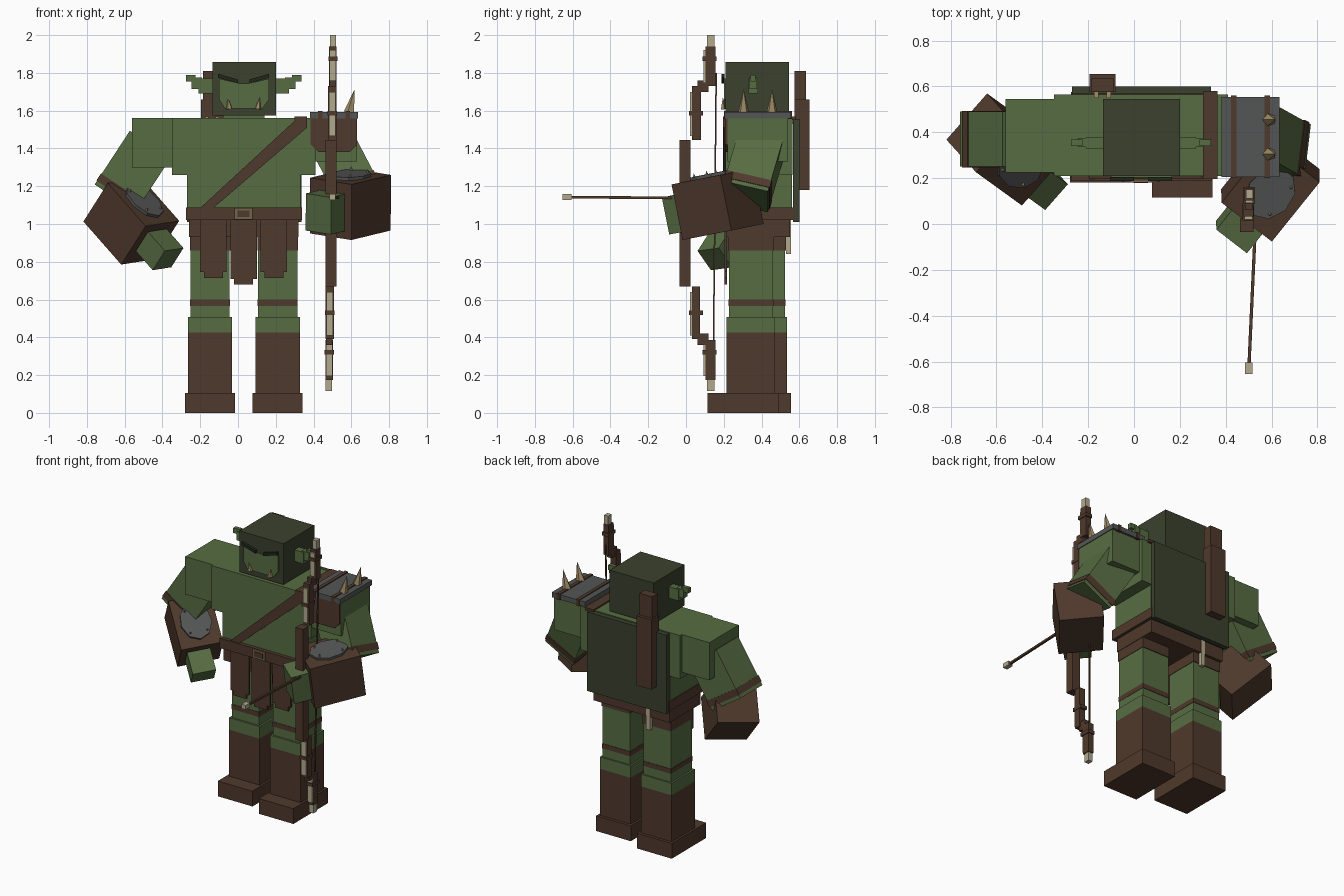
import bpy, bmesh, math
from mathutils import Matrix, Vector

cube = bpy.data.objects.get("Cube")
if cube:
    bpy.data.objects.remove(cube, do_unlink=True)


def material(name, r, g, b):
    m = bpy.data.materials.new(name)
    m.use_nodes = True
    m.diffuse_color = (r, g, b, 1)
    m.node_tree.nodes["Principled BSDF"].inputs["Base Color"].default_value = (r, g, b, 1)
    return m


GREEN = material("skin green", .095, .152, .055)
DARK = material("dark green cloth", .043, .053, .026)
BROWN = material("brown leather", .078, .041, .025)
GREY = material("grey metal", .088, .092, .09)
CREAM = material("cream bone", .45, .40, .27)
TAN = material("tan horn", .36, .27, .14)
BLACK = material("dark brow", .017, .02, .012)
BRASS = material("dull brass", .17, .13, .07)


def finish(name, bm, mat):
    bmesh.ops.recalc_face_normals(bm, faces=bm.faces)
    me = bpy.data.meshes.new(name)
    bm.to_mesh(me)
    bm.free()
    me.materials.append(mat)
    ob = bpy.data.objects.new(name, me)
    bpy.context.collection.objects.link(ob)
    return ob


def frame(center, axis, normal):
    # local x runs along the axis, local z along the normal
    a = Vector(axis).normalized()
    n = Vector(normal)
    c = (n - a * n.dot(a)).normalized()
    m = Matrix((a, c.cross(a), c)).transposed().to_4x4()
    m.translation = Vector(center)
    return m


def fbox(name, m, center, half, mat):
    bm = bmesh.new()
    size = Matrix.Diagonal((half[0], half[1], half[2], 1))
    bmesh.ops.create_cube(bm, size=2, matrix=m @ Matrix.Translation(center) @ size)
    return finish(name, bm, mat)


def box(name, x, y, z, mat):
    lo, hi = Vector((x[0], y[0], z[0])), Vector((x[1], y[1], z[1]))
    return fbox(name, Matrix(), (lo + hi) / 2, (hi - lo) / 2, mat)


def rod(name, p, q, r, mat):
    p, q = Vector(p), Vector(q)
    side = Vector((1, 0, 0)) if abs((q - p).normalized().x) < .9 else Vector((0, 0, 1))
    return fbox(name, frame((p + q) / 2, q - p, side), (0, 0, 0), ((q - p).length / 2, r, r), mat)


def spike(name, base, tip, r, mat):
    base, tip = Vector(base), Vector(tip)
    d = tip - base
    bm = bmesh.new()
    m = Matrix.Translation((base + tip) / 2) @ d.to_track_quat('Z', 'Y').to_matrix().to_4x4()
    bmesh.ops.create_cone(bm, cap_ends=True, segments=5, radius1=r, radius2=0, depth=d.length, matrix=m)
    return finish(name, bm, mat)


def plate(name, points, depth, m, mat):
    # flat outline in local xy, given thickness along local z
    bm = bmesh.new()
    f = bm.faces.new([bm.verts.new((u, v, 0)) for u, v in points])
    up = bmesh.ops.extrude_face_region(bm, geom=[f])["geom"]
    bmesh.ops.translate(bm, vec=(0, 0, depth), verts=[v for v in up if isinstance(v, bmesh.types.BMVert)])
    bm.transform(m)
    return finish(name, bm, mat)


def facing(y):
    # x stays x, local y becomes z, thickness grows towards the front
    return Matrix.Translation((0, y, 0)) @ Matrix.Rotation(math.pi / 2, 4, 'X')


# Head with hood, face, brows, ears and tusks
MID = .03
box("hood", (-.135, .2), (.21, .545), (1.575, 1.857), DARK)
box("neck", (-.08, .14), (.28, .48), (1.53, 1.6), GREEN)
plate("face", [(-.1, 1.77), (-.1, 1.66), (-.07, 1.612), (.13, 1.612), (.165, 1.66), (.165, 1.77),
               (.06, 1.745), (0, 1.745)], .008, facing(.21), GREEN)
for s, side in ((-1, "right"), (1, "left")):
    plate(side + "_brow", [(MID + s * u, v) for u, v in ((.03, 1.745), (.135, 1.775), (.135, 1.795), (.03, 1.765))],
          .018, facing(.205), BLACK)
    spike(side + "_tusk", (MID + s * .075, .2, 1.61), (MID + s * .085, .195, 1.67), .017, TAN)
    for i, (u, v, lo, hi, w) in enumerate(((.16, .24, 1.69, 1.77, .025), (.22, .275, 1.715, 1.775, .02),
                                           (.255, .305, 1.755, 1.79, .014))):
        box(f"{side}_ear_{i}", sorted((MID + s * u, MID + s * v)), (.355 - w, .355 + w), (lo, hi), GREEN)

# Torso, cape and quiver
box("chest", (-.35, .41), (.21, .565), (1.26, 1.56), GREEN)
box("waist", (-.27, .33), (.215, .56), (1.03, 1.27), GREEN)
box("cape", (-.27, .335), (.567, .6), (1.01, 1.555), DARK)
box("quiver", (-.195, -.08), (.575, .655), (1.18, 1.66), BROWN)
box("quiver_top", (-.185, -.09), (.575, .635), (1.66, 1.81), BROWN)
for x in (-.165, -.11):
    box("quiver_tie", (x - .01, x + .01), (.55, .58), (1.53, 1.57), TAN)

# Belt, buckle, shorts, front flaps
box("belt", (-.275, .34), (.19, .575), (1.02, 1.088), BROWN)
box("shorts", (-.26, .32), (.215, .55), (.93, 1.03), BROWN)
box("buckle", (-.018, .078), (.182, .192), (1.025, 1.085), BRASS)
box("buckle_center", (-.002, .062), (.178, .184), (1.038, 1.072), BROWN)
box("back_pouch_stick", (-.115, -.085), (.53, .555), (.84, 1.02), CREAM)
for x, low in ((-.13, .715), (.03, .68), (.19, .715)):
    plate("front_flap", [(x - .07, 1.02), (x - .07, low + .03), (x - .05, low + .03), (x - .05, low),
                         (x + .05, low), (x + .05, low + .03), (x + .07, low + .03), (x + .07, 1.02)],
          .015, facing(.218), BROWN)

# Diagonal chest strap and its run over the shoulder
plate("chest_strap", [(-.2, 1.085), (-.13, 1.085), (.365, 1.51), (.365, 1.565), (.32, 1.565)], .016, facing(.212), BROWN)
box("shoulder_strap", (.3, .365), (.196, .58), (1.55, 1.57), BROWN)

# Legs, the left one a step forward
for cx, dy, side in ((-.148, .065, "right"), (.21, 0, "left")):
    def leg(part, w, y0, y1, z0, z1, mat):
        box(f"{side}_{part}", (cx - w, cx + w), (y0 + dy, y1 + dy), (z0, z1), mat)
    leg("foot", .132, .115, .49, 0, .105, BROWN)
    leg("boot", .117, .215, .47, .1, .425, BROWN)
    leg("knee", .117, .215, .47, .425, .508, GREEN)
    leg("thigh", .104, .228, .46, .5, .9, GREEN)
    leg("thigh_band", .106, .225, .463, .567, .6, BROWN)
    leg("short_leg", .107, .222, .465, .86, .97, BROWN)


# Arms: upper arm with band, bracer with studded plate, fist
def arm(side, upper, up_axis, up_normal, up_half, lower, axis, normal, half, fist, fist_half):
    m = frame(upper, up_axis, up_normal)
    fbox(side + "_upper_arm", m, (0, 0, 0), up_half, GREEN)
    fbox(side + "_arm_band", m, (.125, 0, 0), (.022, up_half[1] + .004, up_half[2] + .004), BROWN)
    m = frame(lower, axis, normal)
    fbox(side + "_bracer", m, (0, 0, 0), half, BROWN)
    fbox(side + "_fist", frame(fist, axis, normal), (0, 0, 0), fist_half, GREEN)
    ring = [(.125 * math.cos(t * math.tau / 9), .1 * math.sin(t * math.tau / 9)) for t in range(9)]
    plate(side + "_bracer_plate", ring, .016, m @ Matrix.Translation((0, 0, half[2])), GREY)
    for u in (-1, 1):
        for v in (-1, 1):
            p = Vector((u * .075, v * .055, half[2] + .01))
            spike(side + "_stud", m @ p, m @ (p + Vector((0, 0, .025))), .01, TAN)


arm("right", (-.557, .37, 1.28), (-.55, 0, -.84), (-.84, 0, .55), (.17, .12, .13),
    (-.565, .325, 1.015), (.58, -.42, -.66), (.44, -.49, .74), (.168, .135, .14),
    (-.415, .185, .865), (.075, .075, .07))
arm("left", (.575, .36, 1.29), (.45, -.25, -.86), (.86, 0, .45), (.17, .12, .12),
    (.595, .167, 1.105), (-.62, -.77, -.15), (0, -.2, .97), (.168, .14, .15),
    (.475, .005, 1.065), (.08, .085, .1))

# Shoulders and the spiked left guard
box("right_shoulder", (-.56, -.3), (.225, .545), (1.3, 1.56), GREEN)
box("left_shoulder", (.4, .63), (.22, .54), (1.33, 1.56), GREEN)
plate("guard_front", [(.385, 1.56), (.385, 1.42), (.43, 1.38), (.59, 1.38), (.63, 1.42), (.63, 1.56)],
      .014, facing(.22), BROWN)
box("guard_plate", (.382, .635), (.205, .555), (1.558, 1.592), GREY)
for x in (.435, .582):
    box("guard_strap", (x - .012, x + .012), (.2, .56), (1.555, 1.598), BROWN)
for y in (.305, .455):
    spike("guard_spike", (.59, y, 1.59), (.618, y, 1.715), .03, TAN)


# Bow, built from stepped limbs
def bow_x(z):
    return .48 + (z - .115) * .013


def bow_part(name, y0, y1, z0, z1, w, mat):
    x = bow_x((z0 + z1) / 2)
    box(name, (x - w, x + w), (y0, y1), (z0, z1), mat)


bow_part("bow_grip", -.035, .025, .67, 1.445, .029, BROWN)
for name, y0, y1, z0, z1, tip in (("upper", .02, .08, 1.445, 1.73, 2.0), ("lower", .02, .075, .39, .67, .115)):
    bow_part(name + "_limb", y0 + .012, y1, z0, z1, .022, BROWN)
    bow_part(name + "_limb_bone", y0, y1 - .02, z0 + .02, z1 - .03, .018, CREAM)
    far = (1.73, 1.94) if tip > 1 else (.175, .385)
    bow_part(name + "_limb_end", .102, .155, *far, .02, BROWN)
    bow_part(name + "_limb_end_bone", .092, .13, far[0] + .02, far[1] - .02, .017, CREAM)
    bow_part(name + "_tip", .112, .15, min(tip, far[1]), max(tip, far[0]), .016, CREAM)
    joint = z1 if tip > 1 else z0
    bow_part(name + "_joint", .06, .12, joint - .03, joint + .03, .017, BROWN)
    for z, y in (((z0 + z1) / 2, y0), ((far[0] + far[1]) / 2 + .04, .092)):
        bow_part(name + "_wrap", y - .005, y + .07, z - .012, z + .012, .025, BROWN)
rod("bow_string", (bow_x(.37), .145, .3), (bow_x(1.73), .16, 1.8), .004, BROWN)

# Arrow
rod("arrow_shaft", (.502, -.61, 1.142), (.53, .0, 1.138), .007, BROWN)
box("arrow_head", (.485, .517), (-.655, -.605), (1.128, 1.158), CREAM)
